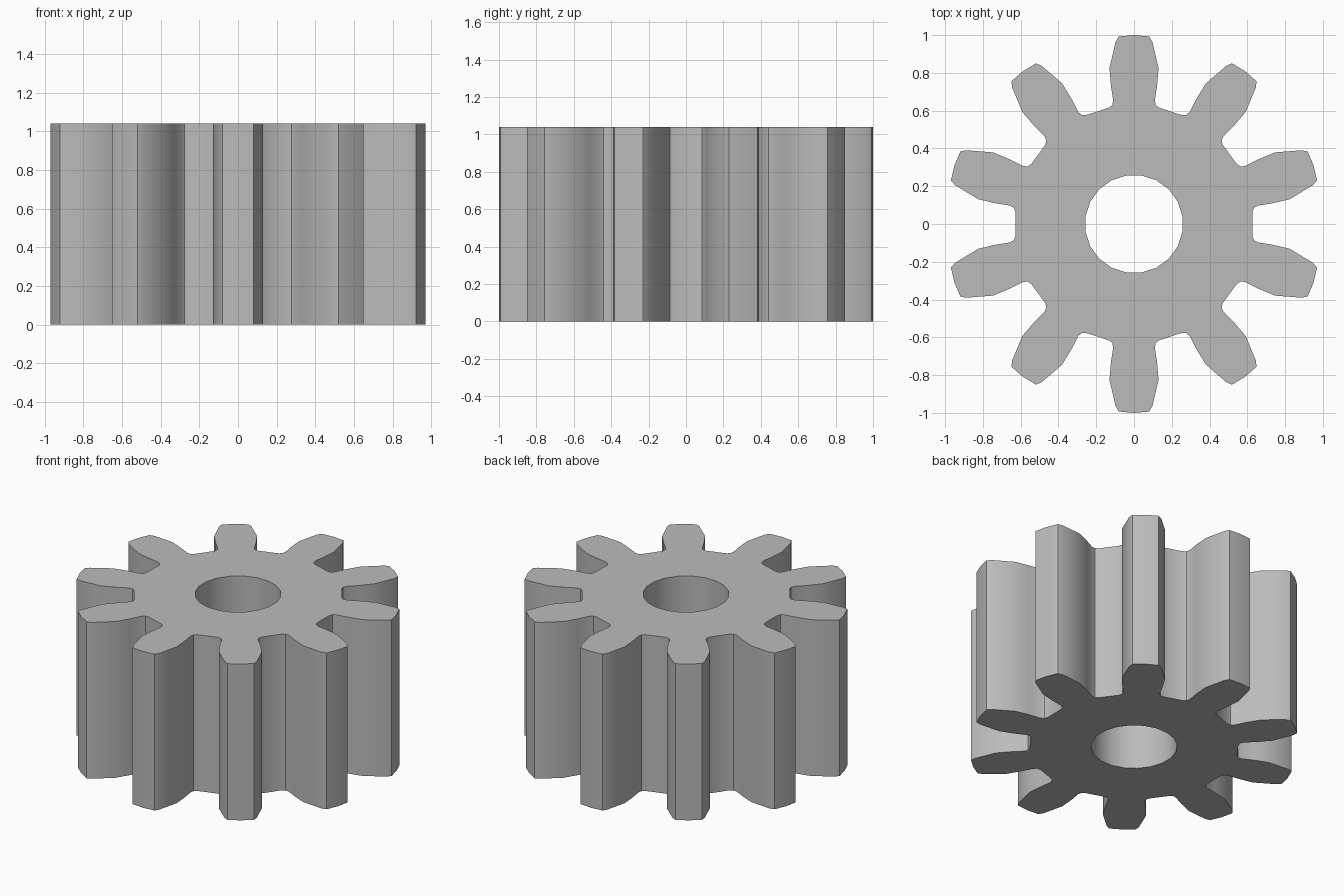
import bpy, bmesh, math
from mathutils import Vector, Matrix

cube = bpy.data.objects.get("Cube")
if cube:
    bpy.data.objects.remove(cube, do_unlink=True)

TEETH = 10
HEIGHT = 1.04
BORE_RADIUS = 0.26
BORE_SIDES = 20

# Half tooth pointing along +y: (half width, radius) from tip to root
HALF_TOOTH = [(0.08, 0.993), (0.097, 0.965), (0.13, 0.826), (0.122, 0.73),
              (0.11, 0.655), (0.115, 0.63), (0.135, 0.615)]

steel = bpy.data.materials.new("grey steel")
steel.use_nodes = True
colour = (0.5, 0.5, 0.5, 1)
steel.diffuse_color = colour
steel.node_tree.nodes["Principled BSDF"].inputs["Base Color"].default_value = colour


def add_loop(bm, points):
    """Closed loop of edges through flat points."""
    verts = [bm.verts.new(p) for p in points]
    return [bm.edges.new((a, b)) for a, b in zip(verts, verts[1:] + verts[:1])]


# Outer outline: mirrored tooth repeated around the hub
left_side = [Vector((-x, y, 0)) for x, y in reversed(HALF_TOOTH)]
right_side = [Vector((x, y, 0)) for x, y in HALF_TOOTH]
tooth = left_side + [Vector((0, 1, 0))] + right_side
outline = []
for i in range(TEETH):
    turn = Matrix.Rotation(-math.tau * i / TEETH, 3, 'Z')
    outline += [turn @ p for p in tooth]

# Bore outline
bore = []
for i in range(BORE_SIDES):
    a = math.tau * (i + 0.5) / BORE_SIDES
    bore.append(Vector((math.cos(a), math.sin(a), 0)) * BORE_RADIUS)

# Fill between the outlines and raise to full height
bm = bmesh.new()
edges = add_loop(bm, outline) + add_loop(bm, bore)
bmesh.ops.triangle_fill(bm, edges=edges, use_beauty=True)
raised = bmesh.ops.extrude_face_region(bm, geom=bm.faces[:], use_keep_orig=True)
top = [g for g in raised["geom"] if isinstance(g, bmesh.types.BMVert)]
bmesh.ops.translate(bm, verts=top, vec=(0, 0, HEIGHT))
bmesh.ops.recalc_face_normals(bm, faces=bm.faces[:])

mesh = bpy.data.meshes.new("pinion_gear")
bm.to_mesh(mesh)
bm.free()
mesh.materials.append(steel)
gear = bpy.data.objects.new("pinion_gear", mesh)
bpy.context.collection.objects.link(gear)

# Smooth flanks and bore, crisp rims and tooth corners
bpy.context.view_layer.objects.active = gear
gear.select_set(True)
bpy.ops.object.shade_smooth_by_angle(angle=math.radians(35))
